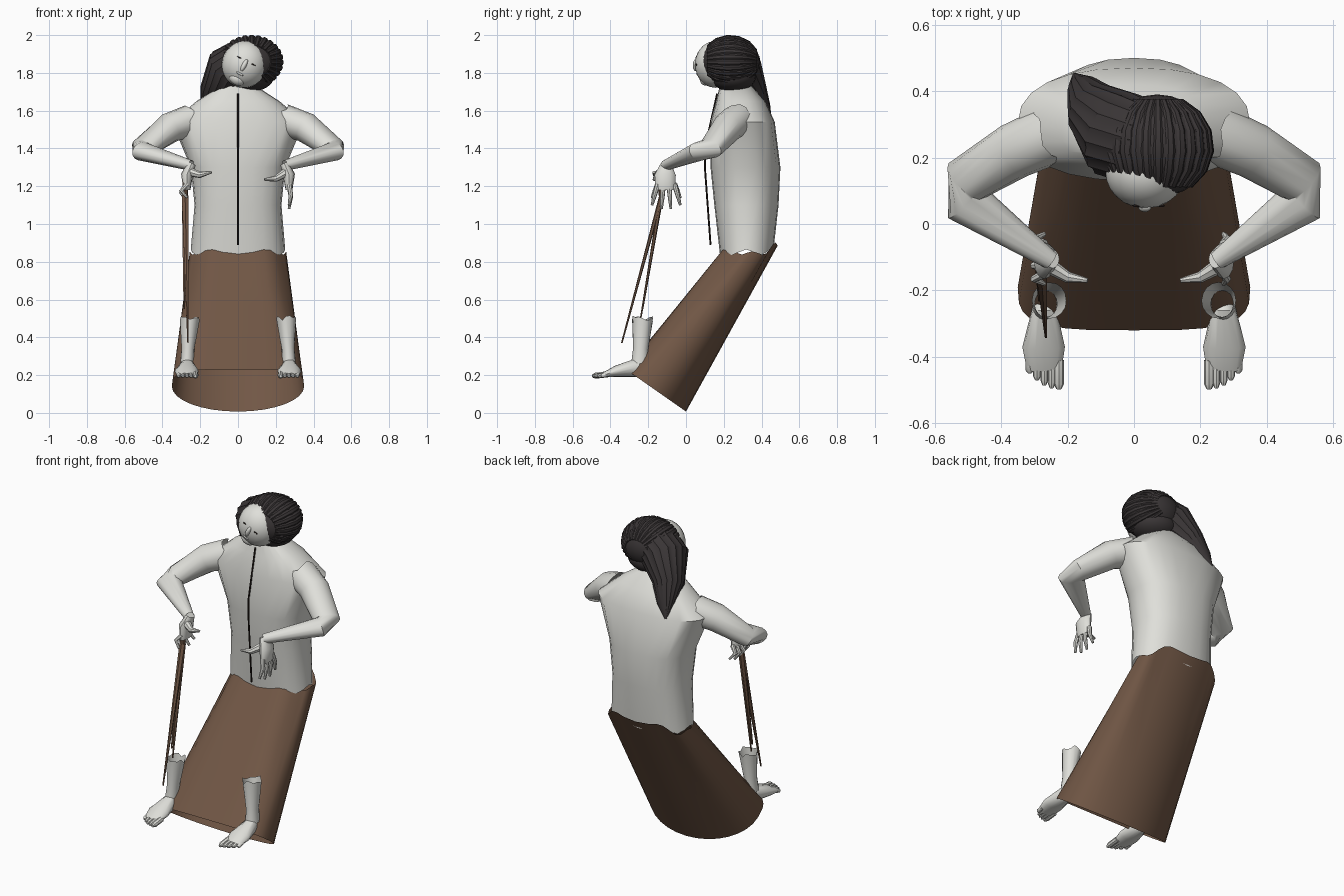
import bpy, bmesh, math, random
from mathutils import Vector, Matrix

random.seed(4)
if "Cube" in bpy.data.objects:
    bpy.data.objects.remove(bpy.data.objects["Cube"])

AXIS_X, AXIS_Y, AXIS_Z = (Vector(row) for row in Matrix.Identity(3))


def material(name, *colour):
    mat = bpy.data.materials.new(name)
    mat.use_nodes = True
    mat.diffuse_color = (*colour, 1)
    mat.node_tree.nodes["Principled BSDF"].inputs["Base Color"].default_value = (*colour, 1)
    return mat


PALE = material("pale grey", 0.74, 0.74, 0.7)
BROWN = material("leather brown", 0.165, 0.095, 0.06)
HAIR = material("dark hair", 0.042, 0.036, 0.037)
DARK = material("dark cord", 0.02, 0.013, 0.01)


def finish(name, bm, mat):
    """Turn a bmesh into a smooth shaded object."""
    bmesh.ops.recalc_face_normals(bm, faces=bm.faces)
    mesh = bpy.data.meshes.new(name)
    bm.to_mesh(mesh)
    bm.free()
    mesh.materials.append(mat)
    obj = bpy.data.objects.new(name, mesh)
    bpy.context.collection.objects.link(obj)
    bpy.ops.object.select_all(action='DESELECT')
    obj.select_set(True)
    bpy.context.view_layer.objects.active = obj
    bpy.ops.object.shade_smooth_by_angle(angle=math.radians(40))


def loft(name, rings, mat, cap_start=True, cap_end=True):
    """Skin a list of point rings."""
    bm = bmesh.new()
    loops = [[bm.verts.new(point) for point in ring] for ring in rings]
    for lower, upper in zip(loops, loops[1:]):
        for i in range(len(lower)):
            bm.faces.new((lower[i - 1], lower[i], upper[i], upper[i - 1]))
    if cap_start:
        bm.faces.new(loops[0])
    if cap_end:
        bm.faces.new(loops[-1])
    finish(name, bm, mat)


def circle(sides):
    return [2 * math.pi * i / sides for i in range(sides)]


def sweep(name, path, widths, mat, depths=None, ref=AXIS_Z, sides=8, side=1, ragged=0, ridge=0, capped=True):
    """Sweep an ellipse down a path; depth runs along ref, side mirrors in x."""
    points = [Vector((side * x, y, z)) for x, y, z in path]
    last = len(points) - 1
    rings = []
    for k, (point, width, depth) in enumerate(zip(points, widths, depths or widths)):
        tangent = (points[min(k + 1, last)] - points[max(k - 1, 0)]).normalized()
        up = (ref - tangent * ref.dot(tangent)).normalized()
        across = tangent.cross(up)
        ring = []
        for i, a in enumerate(circle(sides)):
            swell = 1 + ridge * (i % 2)
            offset = across * width * math.cos(a) + up * depth * math.sin(a)
            jitter = random.uniform(-ragged, ragged) if k == 0 else 0
            ring.append(point + offset * swell + tangent * jitter)
        rings.append(ring)
    loft(name, rings, mat, capped, capped)


def ellipsoid(name, centre, radii, mat, roll=0):
    bm = bmesh.new()
    bmesh.ops.create_uvsphere(bm, u_segments=24, v_segments=16, radius=1)
    bm.transform(Matrix.Translation(centre) @ Matrix.Rotation(roll, 4, 'Y') @ Matrix.Diagonal((*radii, 1)))
    finish(name, bm, mat)


def squared(value, exponent):
    """Push a sine or cosine outwards for boxier outlines."""
    return math.copysign(abs(value) ** exponent, value)


# Torso: height, front, back and half width from waist to neck
rings = []
for height, front, back, half_width in ((0.85, 0.18, 0.46, 0.25), (1.1, 0.15, 0.49, 0.23), (1.3, 0.13, 0.5, 0.25),
                                        (1.54, 0.13, 0.47, 0.35), (1.65, 0.16, 0.42, 0.22), (1.74, 0.18, 0.34, 0.08)):
    middle, half_depth = (front + back) / 2, (back - front) / 2
    wave = 0 if rings else 0.015
    rings.append([(half_width * squared(math.cos(a), 0.85), middle + half_depth * squared(math.sin(a), 0.85),
                   height + wave * math.cos(6 * a)) for a in circle(24)])
loft("torso", rings, PALE, cap_start=False)

# Skirt: open slanting tube, boxy at the front of the hem and round at the back
waist, hem = [], []
for a in circle(32):
    c, s = math.cos(a), math.sin(a)
    waist.append(Vector((0.255 * squared(c, 0.7), 0.35 + 0.135 * s, 0.87 - 0.03 * math.cos(2 * a) + 0.015 * math.cos(6 * a))))
    reach = 0.13 * squared(s, 0.6) if s < 0 else 0.19 * s
    hem.append(Vector((0.35 * squared(c, 0.55 if s < 0 else 1), reach - 0.19, 0.14 - 0.7 * reach)))
loft("skirt", [[p.lerp(q, step / 3) for p, q in zip(waist, hem)] for step in range(4)], BROWN, False, False)

# Cord hanging from the neck over the chest
sweep("chest_cord", [(0, 0.165, 1.69), (0, 0.1, 1.4), (0, 0.1, 1.3), (0, 0.13, 0.89)], [0.005] * 4, DARK, ref=AXIS_Y)

# Neck and tilted head
sweep("neck", [(-0.02, 0.27, 1.64), (0, 0.23, 1.73), (0.02, 0.2, 1.82)], [0.07, 0.055, 0.055], PALE, ref=AXIS_X, sides=14)
HEAD, ROLL = Vector((0.035, 0.157, 1.845)), math.radians(27)


def face_part(name, offset, radii, mat=PALE):
    centre = HEAD + Matrix.Rotation(ROLL, 3, 'Y') @ Vector(offset)
    ellipsoid(name, centre, radii, mat, ROLL)


face_part("head", (0, 0, 0), (0.12, 0.11, 0.125))
face_part("nose", (0, -0.105, -0.005), (0.013, 0.016, 0.035))
face_part("chin", (0, -0.05, -0.085), (0.045, 0.035, 0.035))
face_part("lips", (0, -0.093, -0.055), (0.022, 0.01, 0.007))
for side, label in ((1, "left"), (-1, "right")):
    face_part(label + "_eyelid", (side * 0.04, -0.102, 0.02), (0.015, 0.004, 0.003), DARK)

# Hair: a cap, a nape, a tail over the right shoulder blade and locks over the crown
CROWN, CROWN_SIZE = Vector((0.07, 0.235, 1.86)), Vector((0.165, 0.155, 0.135))
ellipsoid("hair_cap", CROWN, CROWN_SIZE, HAIR)
ellipsoid("hair_nape", (0.06, 0.25, 1.78), (0.13, 0.12, 0.08), HAIR)
sweep("hair_tail", [(0.05, 0.23, 1.88), (-0.05, 0.27, 1.82), (-0.12, 0.34, 1.7), (-0.15, 0.41, 1.61), (-0.18, 0.45, 1.54)],
      [0.11, 0.12, 0.08, 0.05, 0.005], HAIR, [0.12, 0.13, 0.09, 0.04, 0.005], ref=AXIS_Y, sides=36, ridge=0.06)
LOCKS = 18
for lock in range(LOCKS):
    around = math.pi * (lock / LOCKS * 1.3 - 0.3)
    outward = Vector((math.cos(around), 0, math.sin(around)))
    path = []
    for step in range(6):
        lean = step * 0.4 - 0.9
        direction = outward * math.cos(lean) + AXIS_Y * math.sin(lean)
        path.append(CROWN + Vector(d * size for d, size in zip(direction, CROWN_SIZE)))
    widths = [0.016 - 0.002 * abs(step - 2) for step in range(6)]
    sweep(f"hair_lock_{lock}", path, widths, HAIR, [width / 2 for width in widths], ref=outward, sides=6)

for side, label in ((1, "left"), (-1, "right")):
    # Arm with a ragged shoulder opening and an angular elbow
    sweep(label + "_arm", [(0.245, 0.27, 1.55), (0.36, 0.22, 1.51), (0.505, 0.13, 1.4), (0.51, 0.07, 1.385), (0.25, -0.11, 1.31)],
          [0.09, 0.085, 0.075, 0.072, 0.028], PALE, [0.085, 0.08, 0.056, 0.05, 0.028],
          sides=14, side=side, ragged=0.02, capped=False)

    # Drooping hand: palm, four fingers and a thumb pointing inward
    sweep(label + "_palm", [(0.245, -0.105, 1.32), (0.27, -0.11, 1.26), (0.27, -0.11, 1.18)],
          [0.028, 0.056, 0.052], PALE, [0.022, 0.032, 0.018], ref=AXIS_X, sides=12, side=side)
    grip = 0.04 if label == "right" else 0
    for finger in range(4):
        spread = finger - 1.5
        knuckle = Vector((0.27, spread * 0.03 - 0.105, 1.21))
        tip = knuckle + Vector((0, spread * 0.02, abs(spread) * 0.02 + grip - 0.14))
        bend = knuckle.lerp(tip, 0.5) + AXIS_X * (0.01 + grip / 2)
        sweep(f"{label}_finger_{finger}", [knuckle, bend, tip], [0.014, 0.012, 0.007], PALE, ref=AXIS_X, side=side)
    sweep(label + "_thumb", [(0.265, -0.12, 1.28), (0.2, -0.16, 1.24 + grip / 2), (0.14, -0.17, 1.235 + grip)],
          [0.026, 0.017, 0.007], PALE, side=side)

    # Hollow shin
    sweep(label + "_shin", [(0.255, -0.23, 0.5), (0.265, -0.24, 0.34), (0.27, -0.245, 0.26)], [0.055, 0.04, 0.045],
          PALE, [0.052, 0.034, 0.036], ref=AXIS_X, sides=16, side=side, ragged=0.015, capped=False)

    # Foot from heel to ball, then toes that shorten towards the outside
    sweep(label + "_foot", [(0.27, -0.21, 0.22), (0.27, -0.26, 0.24), (0.272, -0.37, 0.22), (0.27, -0.44, 0.2)],
          [0.025, 0.038, 0.064, 0.052], PALE, [0.03, 0.05, 0.03, 0.012], sides=16, side=side)
    for toe in range(5):
        radius = 0.012 if toe else 0.016
        base = Vector((0.226 + 0.022 * toe, -0.41, 0.205))
        end = base - AXIS_Y * (0.087 - 0.003 * toe * toe) - AXIS_Z * 0.01
        sweep(f"{label}_toe_{toe}", [base, base.lerp(end, 0.8), end], [radius, radius, radius / 2], PALE, side=side)

# Whip: handle in the right hand with tapering thongs
GRIP = Vector((-0.28, -0.13, 1.15))
sweep("whip_handle", [GRIP + AXIS_Z * 0.1, GRIP], [0.014, 0.016], BROWN, ref=AXIS_X)
for thong, end in enumerate(((-0.265, -0.34, 0.37), (-0.27, -0.24, 0.5), (-0.285, -0.23, 0.55))):
    sweep(f"whip_thong_{thong}", [GRIP, Vector(end)], [0.012, 0.004], BROWN, [0.02, 0.004], ref=AXIS_X, sides=6)
